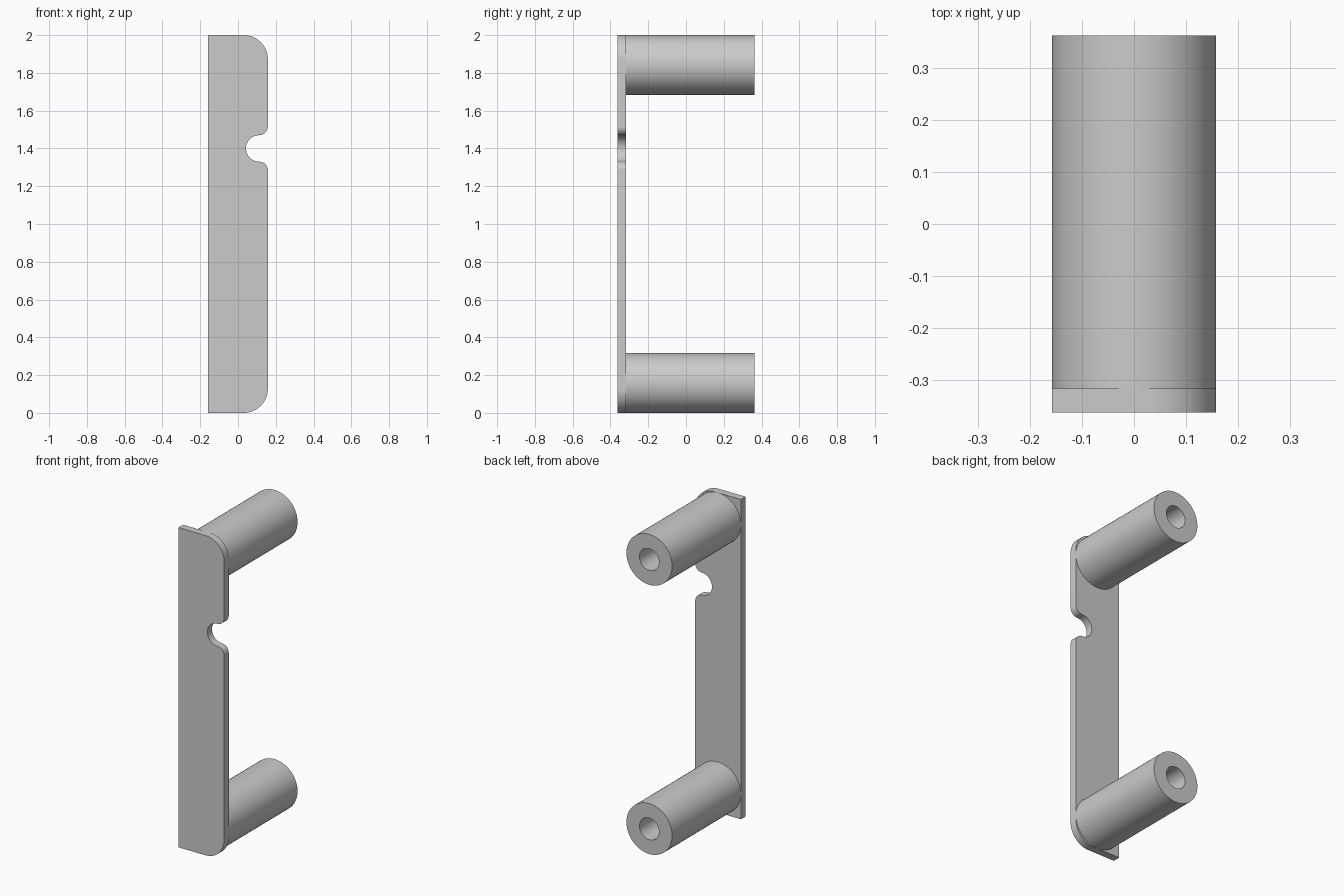
import bpy, bmesh
from math import sin, cos, pi, radians
from mathutils import Matrix

cube = bpy.data.objects.get("Cube")
if cube:
    bpy.data.objects.remove(cube, do_unlink=True)

HALF_W, FRONT, BACK, JOINT = 0.158, -0.363, 0.363, -0.317
HOLE_R = 0.068

grey = bpy.data.materials.new("plain grey")
grey.use_nodes = True
colour = (0.6, 0.6, 0.6, 1)
grey.diffuse_color = colour
grey.node_tree.nodes["Principled BSDF"].inputs["Base Color"].default_value = colour


def finish(bm, name):
    bmesh.ops.recalc_face_normals(bm, faces=bm.faces)
    mesh = bpy.data.meshes.new(name)
    bm.to_mesh(mesh)
    bm.free()
    mesh.materials.append(grey)
    ob = bpy.data.objects.new(name, mesh)
    bpy.context.collection.objects.link(ob)
    bpy.ops.object.select_all(action="DESELECT")
    ob.select_set(True)
    bpy.context.view_layer.objects.active = ob
    bpy.ops.object.shade_smooth_by_angle(angle=radians(30))
    return ob


def arc(cx, cz, r, start, end, steps=16):
    angles = [radians(start + (end - start) * i / steps) for i in range(steps + 1)]
    return [(cx + r * cos(a), cz + r * sin(a)) for a in angles]


# Face plate: rounded on one side, with a filleted finger notch
corner, notch, fillet, notch_z = 0.128, 0.07, 0.046, 1.4
notch_x = HALF_W - fillet
outline = [(-HALF_W, 2), (-HALF_W, 0)]
outline += arc(HALF_W - corner, corner, corner, -90, 0)
outline += arc(notch_x, notch_z - notch - fillet, fillet, 0, 90, 10)
outline += arc(notch_x, notch_z, notch, 270, 90, 24)[1:-1]
outline += arc(notch_x, notch_z + notch + fillet, fillet, -90, 0, 10)
outline += arc(HALF_W - corner, 2 - corner, corner, 0, 90)

bm = bmesh.new()
face = bm.faces.new([bm.verts.new((x, FRONT, z)) for x, z in outline])
extruded = bmesh.ops.extrude_face_region(bm, geom=[face])
moved = [v for v in extruded["geom"] if isinstance(v, bmesh.types.BMVert)]
bmesh.ops.translate(bm, verts=moved, vec=(0, JOINT - FRONT, 0))
finish(bm, "face_plate")


# Standoffs: round posts with a bore open at the back
def standoff(name, z):
    bm = bmesh.new()
    profile = [(HALF_W, JOINT), (HALF_W, BACK), (HOLE_R, BACK), (HOLE_R, JOINT)]
    verts = [bm.verts.new((r, y, 0)) for r, y in profile]
    edges = [bm.edges.new(pair) for pair in zip(verts, verts[1:] + verts[:1])]
    bmesh.ops.spin(bm, geom=verts + edges, cent=(0, 0, 0), axis=(0, 1, 0),
                   angle=2 * pi, steps=64)
    bmesh.ops.remove_doubles(bm, verts=bm.verts, dist=0.0001)
    bmesh.ops.transform(bm, matrix=Matrix.Translation((0, 0, z)), verts=bm.verts)
    finish(bm, name)


standoff("lower_standoff", HALF_W)
standoff("upper_standoff", 2 - HALF_W)
